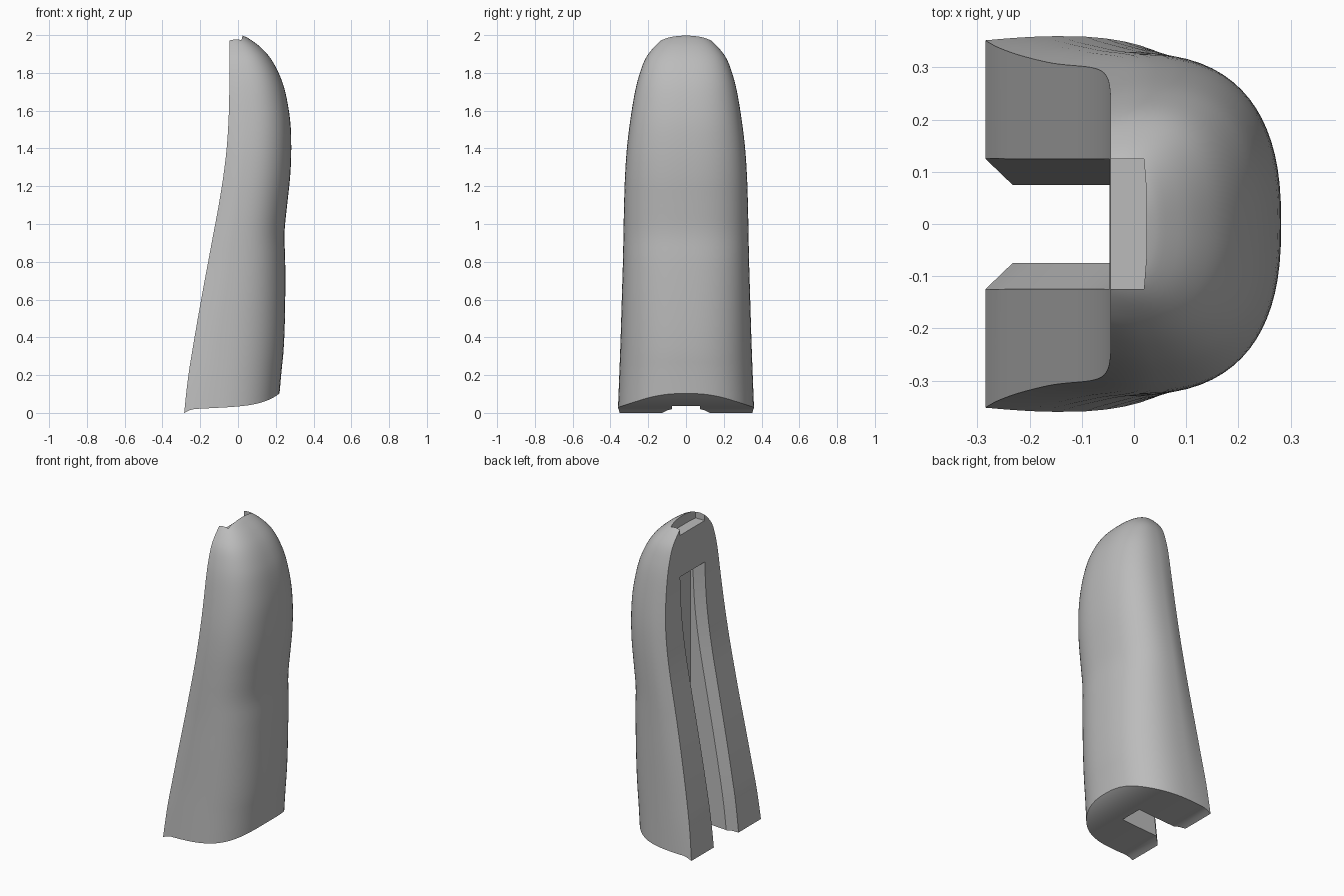
import bpy, bmesh, math

cube = bpy.data.objects.get("Cube")
if cube:
    bpy.data.objects.remove(cube, do_unlink=True)

# Height, front-face x, back x and half width along the grip
STATIONS = [
    (0, -.285, .22, .36), (.2, -.262, .232, .353), (.4, -.23, .245, .346),
    (.6, -.195, .25, .34), (.8, -.158, .25, .334), (.95, -.13, .246, .331),
    (1.1, -.102, .26, .328), (1.25, -.078, .276, .323), (1.4, -.06, .282, .313),
    (1.55, -.05, .276, .295), (1.7, -.046, .25, .27), (1.8, -.045, .215, .244),
    (1.88, -.045, .17, .212), (1.94, -.045, .115, .166), (1.98, -.045, .06, .12),
    (1.995, -.045, .03, .075), (2, -.045, .012, .03),
]
STEPS = 4
SIDE = 18


def spline(p, q, r, s, t):
    """Smooth interpolation from q to r."""
    return [b + .5 * t * (c - a + t * (2*a - 5*b + 4*c - d + t * (3*(b - c) + d - a)))
            for a, b, c, d in zip(p, q, r, s)]


def stations():
    last = len(STATIONS) - 1
    for i in range(last):
        four = [STATIONS[min(max(k, 0), last)] for k in range(i - 1, i + 3)]
        for j in range(STEPS):
            yield spline(*four, j / STEPS)
    yield STATIONS[-1]


def underside(x):
    t = max(0, (x + .285) / .505)
    return .018 * min(1, t / .08) + .025 * t + .06 * t**6


def section(z, front, back, width):
    """One D-shaped ring, from the front edge round the back and mirrored."""
    middle = front + .28 * (back - front)
    edge = width - .008 - .018 * math.sin(math.pi * min(1, z / 1.9))
    edge = max(edge, width * .9)
    half = []
    for i in range(5):
        t = i / 5
        half.append((front + t * (middle - front),
                     edge + (width - edge) * math.sin(t * math.pi / 2)))
    for i in range(SIDE):
        a = i / SIDE * math.pi / 2
        half.append((middle + (back - middle) * math.sin(a)**.8,
                     width * math.cos(a)**.8))
    ring = half + [(back, 0)] + [(x, -y) for x, y in reversed(half)]
    lift = max(0, 1 - z / .3)
    return [(x, y, z + underside(x) * lift) for x, y in ring]


def loft(name, rings, strips):
    """Skin rings; end caps are strips across mirrored points or single faces."""
    bm = bmesh.new()
    rows = [[bm.verts.new(p) for p in ring] for ring in rings]
    n = len(rows[0])
    for low, high in zip(rows, rows[1:]):
        for i in range(n):
            j = (i + 1) % n
            bm.faces.new((low[i], low[j], high[j], high[i]))
    for row in (rows[0], rows[-1]):
        if strips:
            for i in range(n // 2):
                quad = (row[i], row[i + 1], row[n - 2 - i], row[n - 1 - i])
                bm.faces.new(list(dict.fromkeys(quad)))
        else:
            bm.faces.new(row)
    bmesh.ops.recalc_face_normals(bm, faces=bm.faces)
    mesh = bpy.data.meshes.new(name)
    bm.to_mesh(mesh)
    bm.free()
    obj = bpy.data.objects.new(name, mesh)
    bpy.context.collection.objects.link(obj)
    return obj


def cut(target, cutter):
    mod = target.modifiers.new(cutter.name, 'BOOLEAN')
    mod.operation = 'DIFFERENCE'
    mod.solver = 'EXACT'
    mod.object = cutter
    bpy.context.view_layer.objects.active = target
    bpy.ops.object.modifier_apply(modifier=mod.name)
    bpy.data.objects.remove(cutter, do_unlink=True)


# Grip body
rows = list(stations())
grip = loft("grip_shell", [section(*r) for r in rows], True)


# Long slot with chamfered lips that follow the curved front face
def slot_ring(z, front):
    half = [(front - .05, .175), (front + .05, .075), (.022, .075)]
    return [(x, y, z) for x, y in half] + [(x, -y, z) for x, y in reversed(half)]


SLOT_TOP = 1.67
slot_rows = [(-.1, -.3)] + [(z, f) for z, f, _, _ in rows if z < SLOT_TOP - .02]
slot_rows.append((SLOT_TOP, -.046))
slot = loft("slot_cutter", [slot_ring(*r) for r in slot_rows], False)
cut(grip, slot)

# Shallow notch in the top
outline = [(-.2, .125), (.019, .125), (.024, .06), (.024, -.06), (.019, -.125), (-.2, -.125)]
notch = loft("notch_cutter", [[(x, y, z) for x, y in outline] for z in (1.935, 2.2)], False)
cut(grip, notch)

# Plain grey finish
grey = bpy.data.materials.new("plain_grey")
grey.use_nodes = True
colour = (.5, .5, .5, 1)
grey.diffuse_color = colour
grey.node_tree.nodes["Principled BSDF"].inputs["Base Color"].default_value = colour
grip.data.materials.clear()
grip.data.materials.append(grey)

# Smooth shading with crisp edges
bpy.ops.object.select_all(action='DESELECT')
grip.select_set(True)
bpy.context.view_layer.objects.active = grip
bpy.ops.object.shade_smooth_by_angle(angle=math.radians(35))
